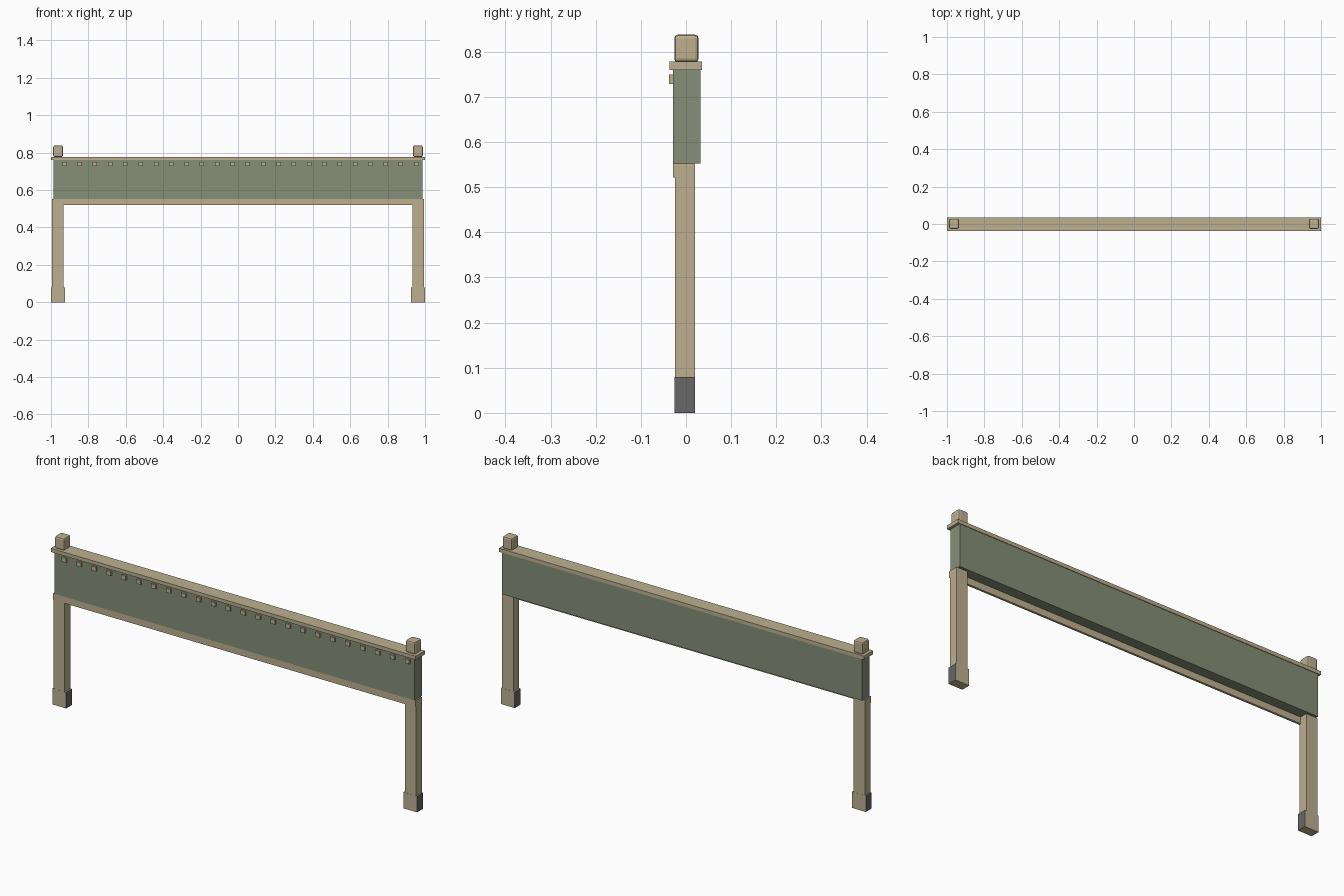
import bpy
import bmesh
from mathutils import Vector

cube = bpy.data.objects.get("Cube")
if cube:
    bpy.data.objects.remove(cube, do_unlink=True)


def material(name, color):
    mat = bpy.data.materials.new(name)
    mat.use_nodes = True
    mat.diffuse_color = (*color, 1)
    mat.node_tree.nodes["Principled BSDF"].inputs["Base Color"].default_value = (*color, 1)
    return mat


tan = material("tan wood", (0.51, 0.43, 0.28))
green = material("sage green", (0.24, 0.275, 0.185))
grey = material("dark grey", (0.135, 0.135, 0.135))


def box(name, x, y, z, *mats, bevel=0):
    """Box spanning the (min, max) ranges x, y and z."""
    low, high = (Vector(corner) for corner in zip(x, y, z))
    bm = bmesh.new()
    bmesh.ops.create_cube(bm, size=1)
    for v in bm.verts:
        v.co = (low + high) / 2 + v.co * (high - low)
    if bevel:
        bmesh.ops.bevel(bm, geom=bm.edges[:], offset=bevel, segments=2,
                        profile=0.5, affect='EDGES')
    bm.normal_update()
    mesh = bpy.data.meshes.new(name)
    bm.to_mesh(mesh)
    bm.free()
    for mat in mats:
        mesh.materials.append(mat)
    obj = bpy.data.objects.new(name, mesh)
    bpy.context.collection.objects.link(obj)
    return obj


# Panel with its lower rail and top plank
box("panel", (-0.987, 0.987), (-0.029, 0.032), (0.553, 0.762), green)
box("lower_rail", (-0.994, 0.994), (-0.029, -0.018), (0.521, 0.553), tan)
box("top_plank", (-1, 1), (-0.037, 0.035), (0.76, 0.778), tan)

# Posts, feet and caps on both sides
for side, sign in (("left", 1), ("right", -1)):
    def span(inner, outer):
        return tuple(sorted((sign * inner, sign * outer)))

    box(side + "_leg", span(0.933, 0.994), (-0.0245, 0.0195), (0.05, 0.553), tan)
    foot = box(side + "_foot", span(0.925, 1), (-0.025, 0.02), (0, 0.08), tan, grey)
    for face in foot.data.polygons:
        face.material_index = int(abs(face.normal.x) > 0.5)
    box(side + "_cap", span(0.936, 0.988), (-0.026, 0.028), (0.777, 0.838), tan, bevel=0.008)

# Row of pegs along the front under the plank
count = 24
for i in range(count):
    x = -0.929 + i * 1.882 / (count - 1)
    box(f"peg_{i + 1}", (x - 0.012, x + 0.012), (-0.038, -0.027), (0.729, 0.75), tan)
